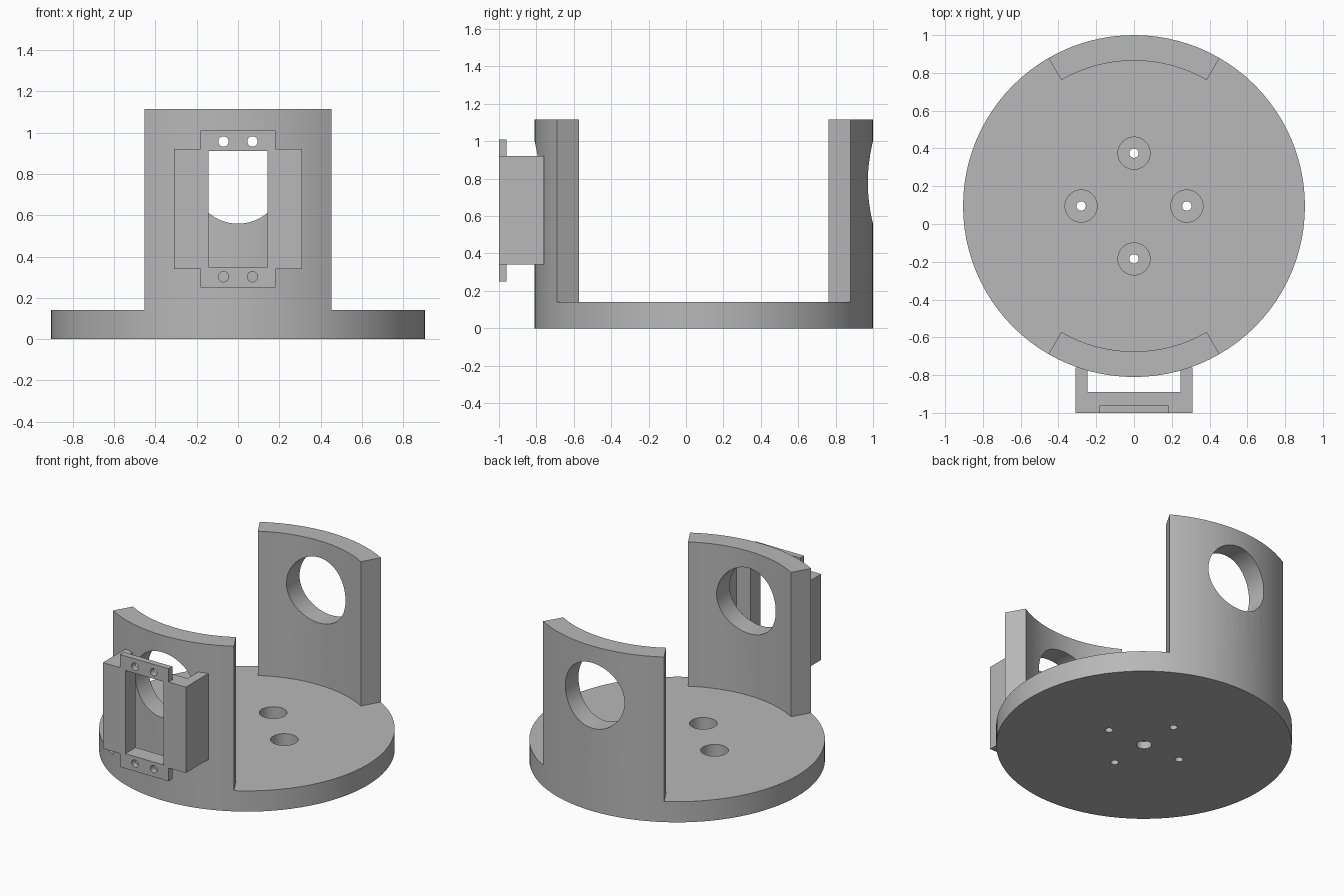
import bpy, bmesh, math
from mathutils import Matrix, Vector

if "Cube" in bpy.data.objects:
    bpy.data.objects.remove(bpy.data.objects["Cube"], do_unlink=True)

CY = 0.095             # centre of the round base along y
R, R_IN = 0.905, 0.77  # outer and inner wall radius
BASE, TOP = 0.14, 1.115

grey = bpy.data.materials.new("plain_grey")
grey.use_nodes = True
grey.diffuse_color = (0.48, 0.48, 0.48, 1)
grey.node_tree.nodes["Principled BSDF"].inputs["Base Color"].default_value = grey.diffuse_color


def make(name, bm):
    bmesh.ops.recalc_face_normals(bm, faces=bm.faces)
    mesh = bpy.data.meshes.new(name)
    bm.to_mesh(mesh)
    bm.free()
    mesh.materials.append(grey)
    obj = bpy.data.objects.new(name, mesh)
    bpy.context.collection.objects.link(obj)
    return obj


def cylinder(name, centre, radius, depth, axis="Z", segments=48):
    bm = bmesh.new()
    turn = Matrix.Rotation(math.pi / 2, 4, "X") if axis == "Y" else Matrix()
    bmesh.ops.create_cone(bm, cap_ends=True, segments=segments, radius1=radius, radius2=radius,
                          depth=depth, matrix=Matrix.Translation(centre) @ turn)
    return make(name, bm)


def prism(name, outline, z0, z1):
    bm = bmesh.new()
    face = bm.faces.new([bm.verts.new((x, y, z0)) for x, y in outline])
    ext = bmesh.ops.extrude_face_region(bm, geom=[face])
    verts = [v for v in ext["geom"] if isinstance(v, bmesh.types.BMVert)]
    bmesh.ops.translate(bm, verts=verts, vec=Vector((0, 0, z1 - z0)))
    return make(name, bm)


def box(name, x, y0, y1, z0, z1):
    return prism(name, [(-x, y0), (x, y0), (x, y1), (-x, y1)], z0, z1)


def activate(obj):
    bpy.ops.object.select_all(action="DESELECT")
    obj.select_set(True)
    bpy.context.view_layer.objects.active = obj


def cut(obj, cutters):
    activate(obj)
    for cutter in cutters:
        mod = obj.modifiers.new("cut", "BOOLEAN")
        mod.operation, mod.solver, mod.object = "DIFFERENCE", "EXACT", cutter
        bpy.ops.object.modifier_apply(modifier=mod.name)
        bpy.data.objects.remove(cutter, do_unlink=True)


def smooth(obj):
    activate(obj)
    bpy.ops.object.shade_smooth_by_angle(angle=math.radians(30))


# Round base with four counterbored screw holes and a blind hole underneath
base = cylinder("round_base", (0, CY, BASE / 2), R, BASE, segments=96)
holes = [cylinder("blind_hole", (0, CY, 0), 0.047, 0.1)]
for i in range(4):
    a = i * math.pi / 2
    x, y = 0.28 * math.cos(a), CY + 0.28 * math.sin(a)
    holes.append(cylinder("counterbore", (x, y, BASE), 0.085, 0.17))
    holes.append(cylinder("screw_hole", (x, y, BASE / 2), 0.025, 0.4, segments=24))
cut(base, holes)
smooth(base)

# Two curved upright walls, each with a round opening
for name, side in (("front_wall", -1), ("back_wall", 1)):
    angles = [math.radians(side * (60 + 60 * i / 16)) for i in range(17)]
    arc = [(R * math.cos(a), CY + R * math.sin(a)) for a in angles]
    arc += [(R_IN * math.cos(a), CY + R_IN * math.sin(a)) for a in reversed(angles)]
    wall = prism(name, arc, BASE, TOP)
    cut(wall, [cylinder("opening", (0, CY + side * 0.8, 0.78), 0.221, 0.6, "Y", 64)])
    smooth(wall)

# U-shaped bracket with a rectangular window
u_half = [(0.31, -1.0), (0.31, -0.76), (0.245, -0.76), (0.245, -0.89)]
u_shape = u_half + [(-x, y) for x, y in reversed(u_half)]
bracket = prism("bracket", u_shape, 0.34, 0.92)
cut(bracket, [box("window", 0.142, -1.1, -0.8, 0.35, 0.912)])

# Thin mounting tabs above and below the bracket, each with two screw holes
for name, z0, z1, zh in (("upper_tab", 0.92, 1.01, 0.957), ("lower_tab", 0.25, 0.34, 0.302)):
    tab = box(name, 0.182, -1.0, -0.96, z0, z1)
    cut(tab, [cylinder("tab_hole", (x, -0.98, zh), 0.025, 0.2, "Y", 24) for x in (-0.07, 0.07)])
    smooth(tab)
